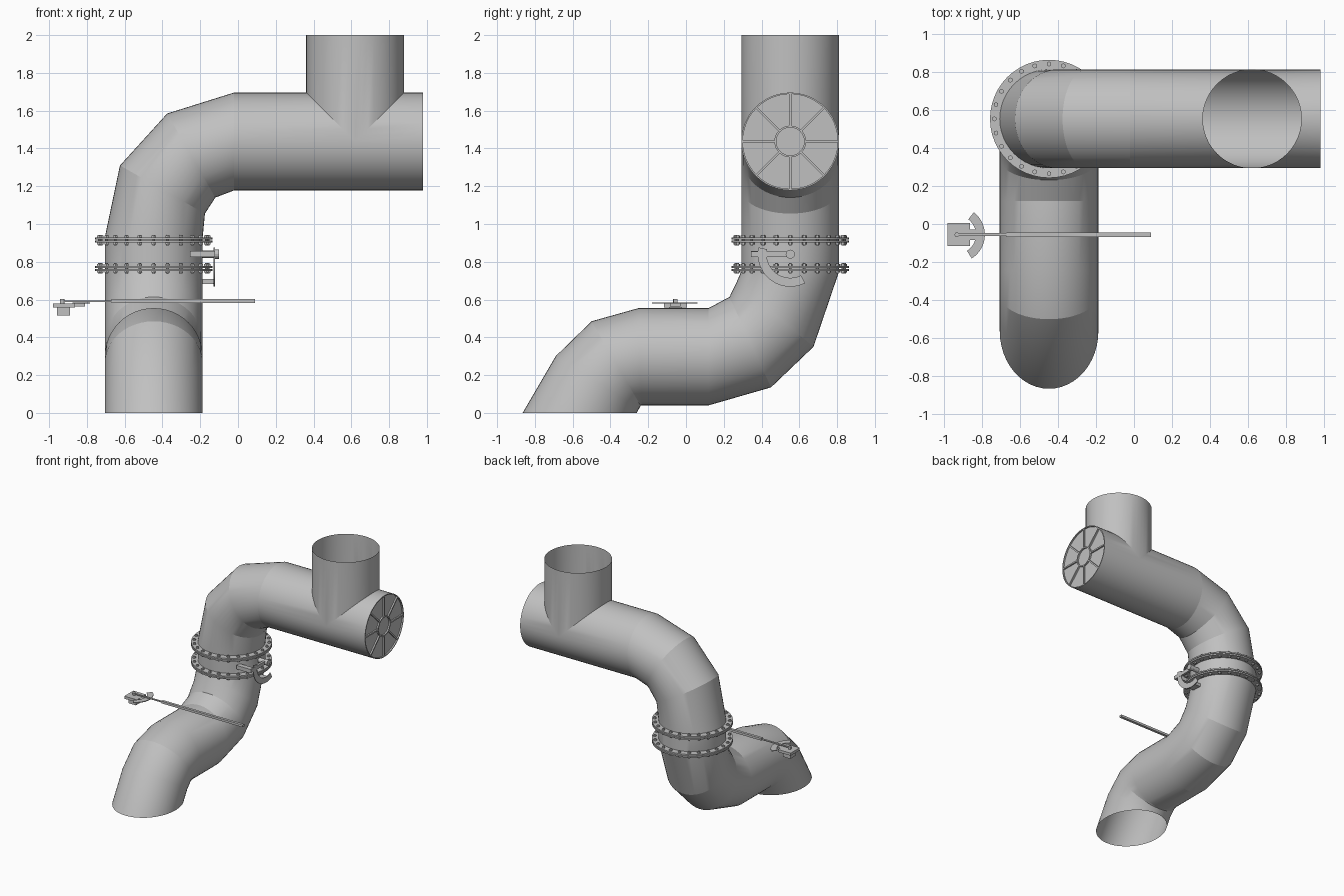
import bpy, bmesh, math
from mathutils import Vector, Matrix

cube = bpy.data.objects.get("Cube")
if cube:
    bpy.data.objects.remove(cube, do_unlink=True)

XC, YC, ZC, R = -0.446, 0.552, 1.437, 0.259   # pipe centre lines and radius
SIDES = 48
TEE_X, END_X = 0.62, 0.98
parts = []

steel = bpy.data.materials.new("steel_grey")
steel.use_nodes = True
GREY = (0.53, 0.53, 0.53, 1)
steel.diffuse_color = GREY
steel.node_tree.nodes["Principled BSDF"].inputs["Base Color"].default_value = GREY


def finish(name, bm):
    bmesh.ops.remove_doubles(bm, verts=bm.verts, dist=0.0001)
    bmesh.ops.recalc_face_normals(bm, faces=bm.faces)
    mesh = bpy.data.meshes.new(name)
    bm.to_mesh(mesh)
    bm.free()
    mesh.materials.append(steel)
    obj = bpy.data.objects.new(name, mesh)
    bpy.context.collection.objects.link(obj)
    parts.append(obj)
    return obj


def skin(bm, rings, closed=False):
    """Join rings of points with quads."""
    rows = [[bm.verts.new(p) for p in ring] for ring in rings]
    pairs = list(zip(rows, rows[1:]))
    if closed:
        pairs.append((rows[-1], rows[0]))
    n = len(rows[0])
    for a, b in pairs:
        for i in range(n):
            j = (i + 1) % n
            bm.faces.new((a[i], a[j], b[j], b[i]))


def angles(n=SIDES):
    return [2 * math.pi * i / n for i in range(n)]


def mitred_ring(inner, outer, side):
    """Oval through the inner and outer points of a bend."""
    mid, half = (inner + outer) / 2, (outer - inner) / 2
    return [mid + half * math.cos(t) + side * math.sin(t) for t in angles()]


def add_box(bm, lo, hi, turn=None):
    lo, hi = Vector(lo), Vector(hi)
    m = Matrix.Translation((lo + hi) / 2) @ Matrix.Diagonal((*(hi - lo), 1))
    bmesh.ops.create_cube(bm, size=1, matrix=(turn @ m) if turn else m)


def add_rod(bm, centre, radius, depth, axis="Z", sides=16):
    turn = Matrix.Rotation(math.pi / 2, 4, "Y") if axis == "X" else Matrix()
    bmesh.ops.create_cone(bm, cap_ends=True, segments=sides, radius1=radius, radius2=radius,
                          depth=depth, matrix=Matrix.Translation(centre) @ turn)


def add_band(bm, place, r_in, r_out, thick, start=0, end=360, n=24):
    """Flat ring or arc plate, lying in the local xy plane."""
    section = [(r_in, -thick / 2), (r_out, -thick / 2), (r_out, thick / 2), (r_in, thick / 2)]
    full = end - start == 360
    rings = []
    for i in range(n if full else n + 1):
        a = math.radians(start + (end - start) * i / n)
        rings.append([place @ Vector((r * math.cos(a), r * math.sin(a), z)) for r, z in section])
    skin(bm, rings, full)
    if not full:
        bm.verts.ensure_lookup_table()
        verts = bm.verts[-4 * (n + 1):]
        bm.faces.new(verts[:4])
        bm.faces.new(verts[-4:])


# Lower pipe: slanted foot, short run and rising elbow (inner y, z, outer y, z)
lower = [(-.26, 0, -.865, 0), (-.25, .02, -.69, .30), (-.24, .038, -.50, .485),
         (-.235, .04, -.25, .555), (.12, .04, .12, .555), (.45, .135, .23, .614),
         (.675, .35, .267, .69), (.811, .75, .293, .75), (.811, .93, .293, .93)]
bm = bmesh.new()
skin(bm, [mitred_ring(Vector((XC, a, b)), Vector((XC, c, d)), Vector((R, 0, 0)))
          for a, b, c, d in lower])
finish("lower_pipe", bm)

# Upper elbow (inner x, z, outer x, z)
upper = [(-.187, .93, -.705, .93), (-.175, 1.055, -.625, 1.31),
         (-.12, 1.14, -.375, 1.585), (-.02, ZC - R, -.02, ZC + R)]
bm = bmesh.new()
skin(bm, [mitred_ring(Vector((a, YC, b)), Vector((c, YC, d)), Vector((0, R, 0)))
          for a, b, c, d in upper])
finish("upper_elbow", bm)

# Tee: main run notched at 45 degrees, open branch rising from the notch
bm = bmesh.new()


def run_ring(x_of):
    return [Vector((x_of(R * math.cos(t)), YC + R * math.sin(t), ZC + R * math.cos(t)))
            for t in angles()]


skin(bm, [run_ring(lambda z: -.02), run_ring(lambda z: TEE_X - max(z, 0))])
skin(bm, [run_ring(lambda z: TEE_X + max(z, 0)), run_ring(lambda z: END_X)])
branch = [(TEE_X + R * math.cos(t), YC + R * math.sin(t), R * abs(math.cos(t))) for t in angles()]
skin(bm, [[Vector((x, y, ZC + h)) for x, y, h in branch],
          [Vector((x, y, 2)) for x, y, h in branch]])
finish("tee_pipe", bm)

# End cap with spokes, hub and rim
bm = bmesh.new()
centre = Vector((0, YC, ZC))
add_rod(bm, centre + Vector((END_X - .02, 0, 0)), R - .001, .016, "X", SIDES)
finish("end_cap", bm)
bm = bmesh.new()
for i in range(8):
    turn = Matrix.Translation(centre) @ Matrix.Rotation(i * math.pi / 4, 4, "X")
    add_box(bm, (END_X - .015, .08, -.006), (END_X, R - .004, .006), turn)
face = Matrix.Translation(centre + Vector((END_X - .0075, 0, 0))) @ Matrix.Rotation(math.pi / 2, 4, "Y")
add_band(bm, face, .074, .084, .015, n=32)
add_band(bm, face, R - .008, R, .015, n=SIDES)
finish("end_cap_ribs", bm)

# Bolted flange pairs
for label, z in (("lower", .765), ("upper", .915)):
    bm = bmesh.new()
    for dz in (-.008, .008):
        add_band(bm, Matrix.Translation((XC, YC, z + dz)), R - .005, .31, .011, n=SIDES)
    finish(label + "_flange", bm)
    bm = bmesh.new()
    for t in angles(24):
        spot = Vector((XC + .288 * math.cos(t), YC + .288 * math.sin(t), z))
        add_rod(bm, spot, .007, .056, sides=8)
        for dz in (-.018, .018):
            add_rod(bm, spot + Vector((0, 0, dz)), .013, .01, sides=6)
    finish(label + "_flange_bolts", bm)

# Valve handle on the pipe side
VZ = .84
bm = bmesh.new()
add_rod(bm, (-.16, YC, VZ), .02, .12, "X")
add_rod(bm, (-.115, YC, VZ), .024, .03, "X")
add_box(bm, (-.14, .345, VZ - .015), (-.122, YC + .015, VZ + .015))
add_box(bm, (-.255, .345, VZ - .016), (-.13, .385, VZ + .016))
finish("valve_lever", bm)
bm = bmesh.new()
side = Matrix.Translation((-.126, YC, VZ)) @ Matrix(((0, 0, 1, 0), (1, 0, 0, 0), (0, 1, 0, 0), (0, 0, 0, 1)))
add_band(bm, side, .125, .172, .006, 168, 297)
finish("valve_quadrant", bm)
bm = bmesh.new()
add_box(bm, (-.24, YC - .05, .682), (-.126, YC + .03, .708))
finish("quadrant_bracket", bm)

# Long lever with its own quadrant and mounting block
LX, LY = -.93, -.056
bm = bmesh.new()
add_box(bm, (LX - .01, LY - .008, .588), (-.67, LY + .008, .595))
add_box(bm, (-.67, LY - .011, .583), (.09, LY + .011, .602))
add_rod(bm, (LX, LY, .585), .012, .034)
finish("long_lever", bm)
bm = bmesh.new()
add_band(bm, Matrix.Translation((LX, LY, .581)), .1, .147, .006, -58, 53)
add_box(bm, (-.87, LY - .028, .562), (-.81, LY + .028, .578))
finish("long_lever_quadrant", bm)
bm = bmesh.new()
add_box(bm, (-.98, LY - .06, .557), (-.862, LY + .06, .579))
add_box(bm, (-.958, LY - .034, .515), (-.89, LY + .034, .557))
finish("long_lever_block", bm)

# Smooth the round walls and keep the mitred joints crisp
bpy.ops.object.select_all(action="DESELECT")
for obj in parts:
    obj.select_set(True)
bpy.context.view_layer.objects.active = parts[0]
bpy.ops.object.shade_smooth_by_angle(angle=math.radians(16))
